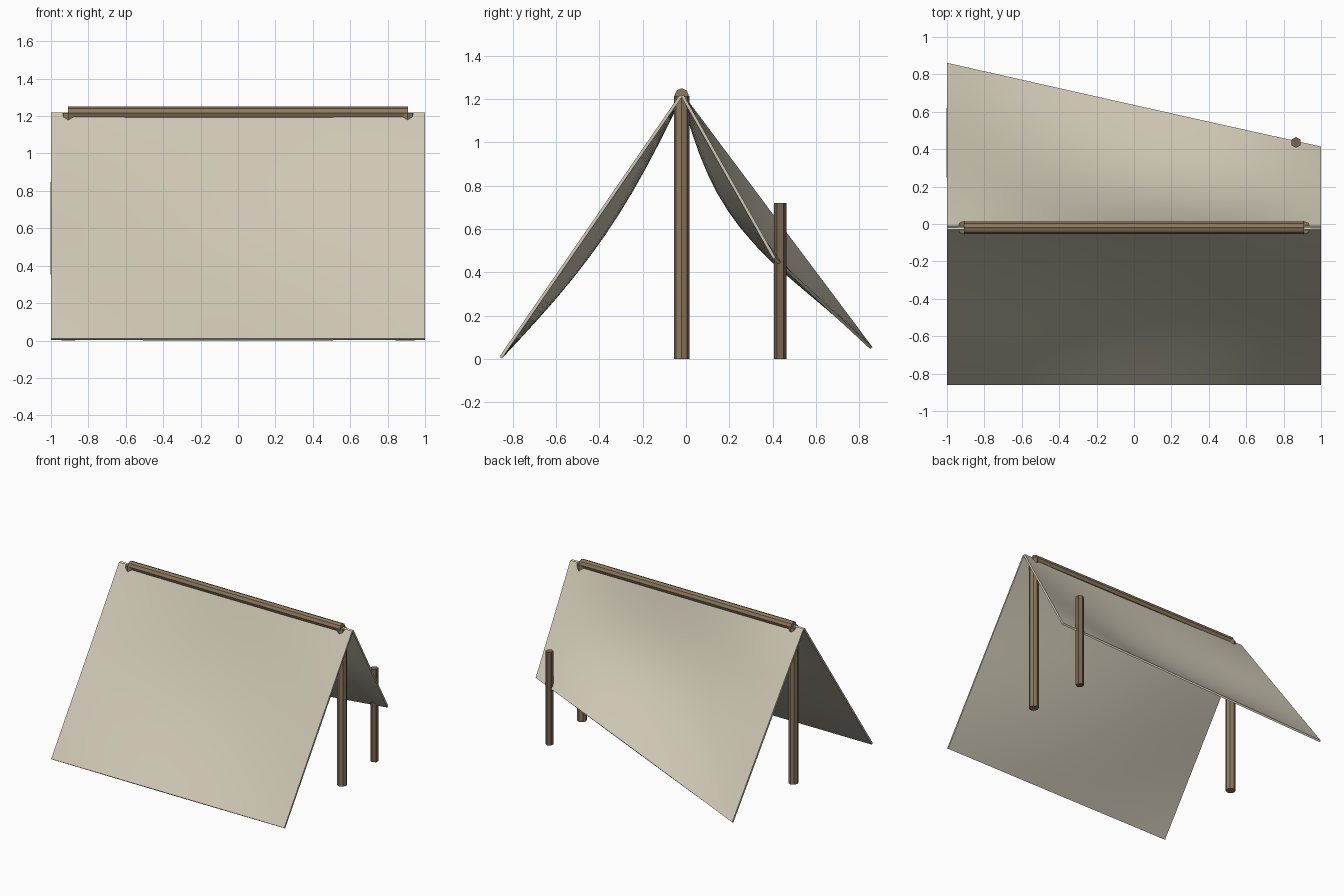
import bpy, bmesh
from math import sin, pi
from mathutils import Vector

if "Cube" in bpy.data.objects:
    bpy.data.objects.remove(bpy.data.objects["Cube"])


def material(name, rgb):
    m = bpy.data.materials.new(name)
    m.diffuse_color = (*rgb, 1)
    m.use_nodes = True
    m.node_tree.nodes["Principled BSDF"].inputs["Base Color"].default_value = m.diffuse_color
    return m


canvas = material("canvas", (0.62, 0.57, 0.46))
wood = material("wood", (0.27, 0.19, 0.11))
dark_wood = material("dark_wood", (0.19, 0.13, 0.085))


def rod(name, sides, radius, length, loc, mat, rot=(0, 0, 0)):
    bpy.ops.mesh.primitive_cylinder_add(vertices=sides, radius=radius, depth=length,
                                        location=loc, rotation=rot)
    ob = bpy.context.object
    ob.name = name
    ob.data.materials.append(mat)


def cloth(name, top_l, top_r, low_l, low_r, sag, nu=16, nv=12):
    """Four-cornered sheet with straight edges and a belly hanging inward."""
    tl, tr, ll, lr = map(Vector, (top_l, top_r, low_l, low_r))
    bm = bmesh.new()
    rows = []
    for j in range(nv + 1):
        v = j / nv
        row = []
        for i in range(nu + 1):
            u = i / nu
            left, right = tl.lerp(ll, v), tr.lerp(lr, v)
            n = (tr - tl).cross(tl.lerp(tr, u) - ll.lerp(lr, u)).normalized()
            if n.z > 0:
                n.negate()
            p = left.lerp(right, u) + n * sag * sin(pi * u) * sin(pi * v)
            row.append(bm.verts.new(p))
        rows.append(row)
    for a, b in zip(rows, rows[1:]):
        for i in range(nu):
            bm.faces.new((a[i], b[i], b[i + 1], a[i + 1]))
    bmesh.ops.recalc_face_normals(bm, faces=bm.faces)
    me = bpy.data.meshes.new(name)
    bm.to_mesh(me)
    bm.free()
    ob = bpy.data.objects.new(name, me)
    bpy.context.collection.objects.link(ob)
    me.materials.append(canvas)
    mod = ob.modifiers.new("thickness", 'SOLIDIFY')
    mod.thickness = 0.014
    mod.offset = 0
    bpy.context.view_layer.objects.active = ob
    ob.select_set(True)
    bpy.ops.object.modifier_apply(modifier=mod.name)
    bpy.ops.object.shade_smooth_by_angle(angle=0.6)
    ob.select_set(False)


bpy.ops.object.select_all(action='DESELECT')
RY, RZ = -0.02, 1.216

# Canvas: front slope to the ground, back slope with one corner lifted
cloth("front_canvas", (-1, RY - 0.003, RZ), (1, RY - 0.003, RZ),
      (-1, -0.856, 0.006), (1, -0.856, 0.006), 0.07)
cloth("back_canvas", (-1, RY + 0.003, RZ), (1, RY + 0.003, RZ),
      (-1, 0.856, 0.05), (1, 0.408, 0.465), 0.115)

# Ridge pole and its two end posts
rod("ridge_pole", 8, 0.033, 1.82, (0, RY, 1.217), wood, (0, pi / 2, 0))
for side, x in (("left", -0.907), ("right", 0.907)):
    rod(side + "_post", 8, 0.036, 1.215, (x, RY, 0.6075), wood)

# Short post holding the lifted corner
rod("corner_post", 6, 0.029, 0.72, (0.866, 0.436, 0.36), dark_wood)
